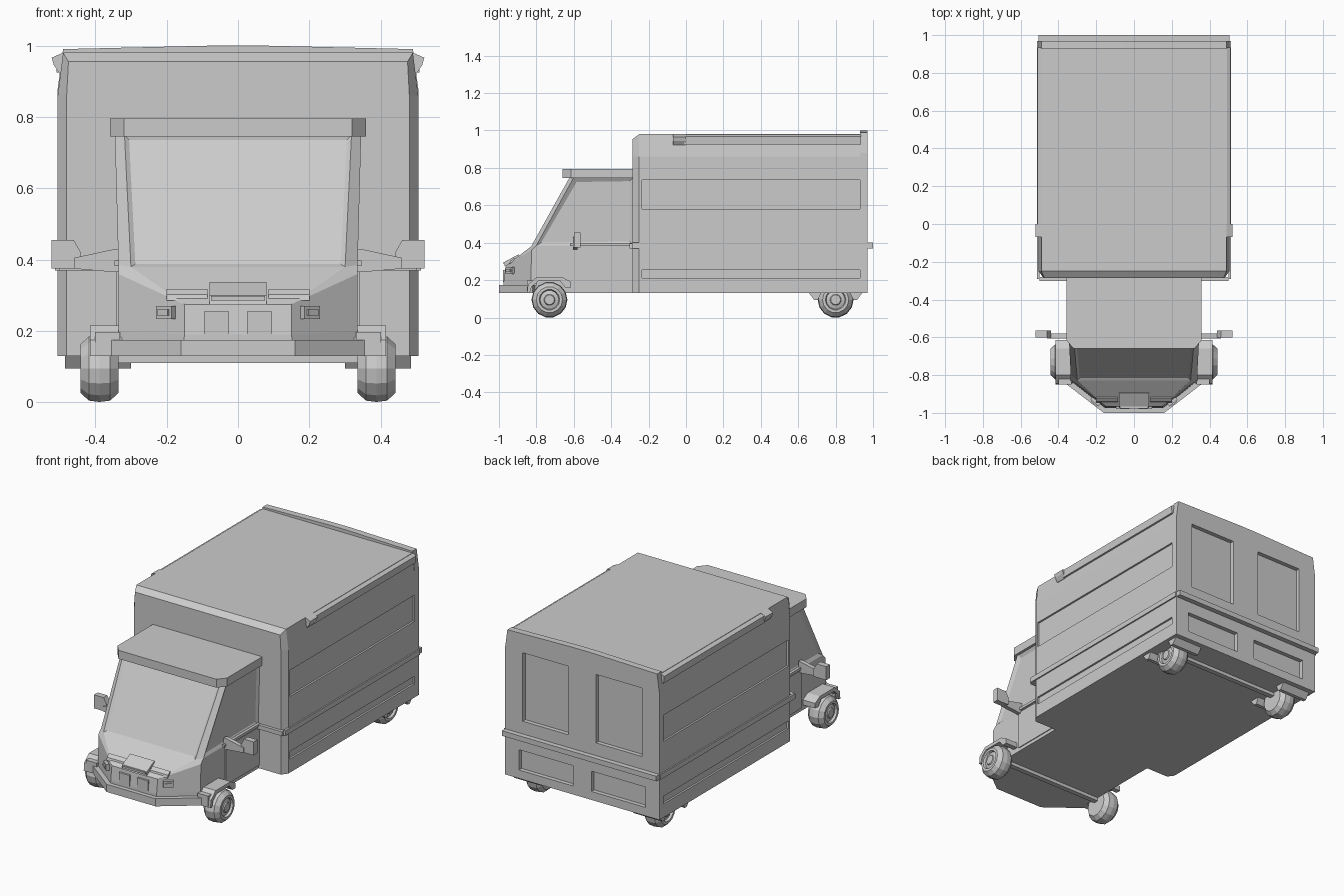
import bpy, bmesh, math
from mathutils import Vector, Matrix

if "Cube" in bpy.data.objects:
    bpy.data.objects.remove(bpy.data.objects["Cube"])

grey = bpy.data.materials.new("plain grey")
grey.diffuse_color = (0.6, 0.6, 0.6, 1)
grey.use_nodes = True
grey.node_tree.nodes["Principled BSDF"].inputs["Base Color"].default_value = grey.diffuse_color


def finish(name, bm, mirror=False):
    bmesh.ops.recalc_face_normals(bm, faces=bm.faces[:])
    me = bpy.data.meshes.new(name)
    bm.to_mesh(me)
    bm.free()
    me.materials.append(grey)
    ob = bpy.data.objects.new(name, me)
    bpy.context.collection.objects.link(ob)
    if mirror:
        ob.modifiers.new("mirror", 'MIRROR')
    return ob


def loft_bm(rings):
    """Closed rings joined in order, capped at both ends."""
    bm = bmesh.new()
    vs = [[bm.verts.new(p) for p in r] for r in rings]
    n = len(vs[0])
    for a, b in zip(vs, vs[1:]):
        for i in range(n):
            bm.faces.new((a[i], a[(i + 1) % n], b[(i + 1) % n], b[i]))
    bm.faces.new(vs[0][::-1])
    bm.faces.new(vs[-1])
    return bm


def prism(name, axis, pts, a, b, mirror=False):
    put = {'x': lambda p, t: (t, p[0], p[1]),
           'y': lambda p, t: (p[0], t, p[1]),
           'z': lambda p, t: (p[0], p[1], t)}[axis]
    return finish(name, loft_bm([[put(p, t) for p in pts] for t in (a, b)]), mirror)


def boxes(name, spans, mirror=False, rot=0):
    """One mesh of boxes, each given as x0,x1,y0,y1,z0,z1."""
    bm = bmesh.new()
    for x0, x1, y0, y1, z0, z1 in spans:
        m = (Matrix.Translation(((x0 + x1) / 2, (y0 + y1) / 2, (z0 + z1) / 2))
             @ Matrix.Rotation(rot, 4, 'Z')
             @ Matrix.Diagonal((x1 - x0, y1 - y0, z1 - z0, 1)))
        bmesh.ops.create_cube(bm, size=1, matrix=m)
    return finish(name, bm, mirror)


def both(half):
    """Half outline (x > 0) closed with its mirror image."""
    return half + [(-p[0],) + tuple(p[1:]) for p in reversed(half)]


def carve(ob, spans):
    cutter = boxes(ob.name + "_cutter", spans)
    cutter.hide_render = True
    cutter.hide_viewport = True
    mod = ob.modifiers.new("carve", 'BOOLEAN')
    mod.operation = 'DIFFERENCE'
    mod.solver = 'EXACT'
    mod.object = cutter


def sides(x0, x1, *rest):
    return [(x0, x1) + rest, (-x1, -x0) + rest]


# cargo box with chamfered front and recessed side panels
def section(y, w, wt, top):
    return [(x, y, z) for x, z in both([(w, .13), (w, .86), (wt, top)])]


cargo = finish("cargo_box", loft_bm([section(-.285, .48, .475, .955),
                                     section(-.25, .505, .49, .98),
                                     section(.94, .505, .49, .98)]))
carve(cargo, sides(.494, .6, -.235, .932, .58, .735)
      + sides(.494, .6, -.235, .932, .21, .255))

# rear wall with recessed door windows and lower panels
rear = prism("rear_wall", 'y', both([(.505, .13), (.505, .88), (.49, .99), (.06, 1.0)]), .93, .97)
carve(rear, sides(.09, .39, .945, 1.1, .475, .88) + sides(.06, .415, .945, 1.1, .18, .30))

# belt rails around the box and the rear bumper strip
boxes("belt_rail", [(.50, .513, -.29, .97, .37, .40), (.33, .50, -.303, -.28, .37, .395)], True)
boxes("rear_rail", [(-.505, .505, .96, 1.0, .37, .40)])

# awning cases along the roof edges, with end blocks
prism("awning_case", 'y', [(.48, .978), (.492, .978), (.512, .968), (.508, .925), (.48, .925)], -.01, .935, True)
prism("awning_end", 'y', [(.48, .98), (.49, .98), (.522, .966), (.516, .945), (.50, .922), (.48, .922)], -.07, 0, True)

# cab: nose, sloping windscreen, inset glass
bm = loft_bm([
    both([(.155, -.975, .13), (.335, -.83, .13), (.335, -.28, .13)]),
    both([(.15, -.975, .19), (.335, -.83, .20), (.335, -.28, .20)]),
    both([(.15, -.965, .275), (.335, -.825, .36), (.335, -.28, .36)]),
    both([(.30, -.828, .38), (.335, -.80, .385), (.335, -.28, .385)]),
    both([(.318, -.622, .75), (.345, -.60, .75), (.345, -.28, .75)])])
bmesh.ops.recalc_face_normals(bm, faces=bm.faces[:])
bm.normal_update()
upper = [f for f in bm.faces if f.calc_center_median().z > .5 and abs(f.normal.z) < .7]
screen = [f for f in upper if f.normal.y < -.5 and abs(f.normal.x) < .1]
doors = [f for f in upper if abs(f.normal.x) > .9 and f.calc_area() > .08]
bmesh.ops.inset_individual(bm, faces=screen, thickness=.018, depth=-.008)
bmesh.ops.inset_individual(bm, faces=doors, thickness=.03, depth=-.012)
finish("cab", bm)

# cab roof visor
prism("cab_roof", 'z', both([(.32, -.66), (.358, -.615), (.358, -.28)]), .745, .795)

# front bumper, grille plates, hood vent and cowl strip
prism("front_bumper", 'z', both([(.16, -1.0), (.355, -.85), (.40, -.85), (.40, -.82), (.30, -.80)]), .13, .175)
boxes("bumper_corner", [(.33, .40, -.85, -.80, .17, .197)], True)
boxes("grille_plate", [(.025, .095, -.979, -.965, .19, .255)], True)
prism("hood_vent", 'x', [(-.972, .275), (-.966, .30), (-.895, .338), (-.885, .31)], -.08, .08)
boxes("vent_slot", [(-.075, .075, -.977, -.965, .286, .298)])
prism("hood_rib", 'x', [(-.945, .285), (-.94, .302), (-.92, .318), (-.91, .31)], .085, .20, True)

# headlights set on the angled nose faces
boxes("headlight", [(.175, .231, -.950, -.932, .234, .27)], True, rot=math.radians(39))
boxes("headlight_lens", [(.186, .224, -.956, -.934, .244, .26)], True, rot=math.radians(39))

# cab doors and sill line
boxes("door_panel", [(.33, .340, -.60, -.285, .15, .375), (.33, .346, -.62, -.285, .383, .398)], True)

# mirrors on arms
prism("mirror_arm", 'y', [(.33, .365), (.345, .365), (.46, .375), (.46, .405), (.345, .43), (.33, .43)], -.605, -.58, True)
prism("mirror", 'y', [(.455, .375), (.522, .375), (.522, .455), (.46, .455), (.44, .42), (.44, .378)], -.60, -.565, True)

# front fenders arched over the wheels, rear fender flaps under the box
prism("front_fender", 'x', [(-.85, .13), (-.845, .175), (-.80, .215), (-.66, .215), (-.615, .19), (-.615, .16),
                            (-.645, .16), (-.672, .194), (-.79, .194), (-.825, .165), (-.835, .13)], .325, .415, True)
for n, s in (("front", -1), ("back", 1)):
    prism("rear_fender_" + n, 'x', [(.80 + s * d, z) for d, z in
                                    [(.145, .135), (.115, .095), (.095, .095), (.075, .135)]], .30, .485, True)

# wheels: low-sided tyre with stepped hub
SIDES = 14
PROFILE = [(-.053, .05), (-.053, .07), (-.03, .092), (0, .096), (.03, .092), (.053, .07),
           (.053, .055), (.04, .05), (.046, .03), (.052, .026), (.052, .012)]
for n, y in (("front", -.73), ("rear", .80)):
    rings = []
    for dx, r in PROFILE:
        angles = [2 * math.pi * (k + .5) / SIDES for k in range(SIDES)]
        rings.append([(.388 + dx, y + r * math.sin(a), .095 + r * math.cos(a)) for a in angles])
    finish(n + "_wheel", loft_bm(rings), True)
    boxes(n + "_axle", [(-.35, .35, y - .015, y + .015, .11, .14)])
